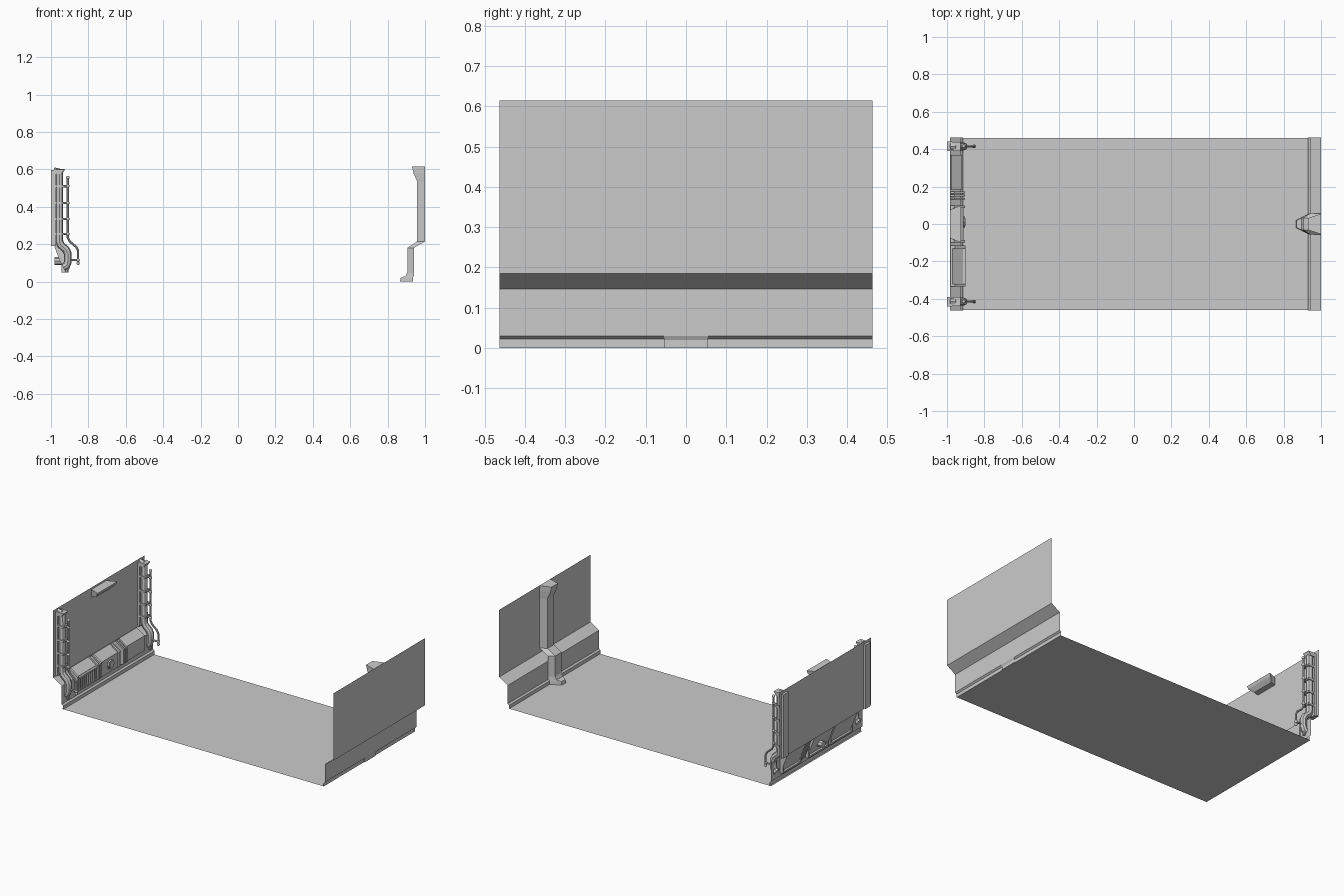
import bpy
import math
from mathutils import Vector

cube = bpy.data.objects.get("Cube")
if cube:
    bpy.data.objects.remove(cube, do_unlink=True)

grey = bpy.data.materials.new("plain_grey")
grey.use_nodes = True
grey.diffuse_color = (0.6, 0.6, 0.6, 1)
grey.node_tree.nodes["Principled BSDF"].inputs["Base Color"].default_value = (0.6, 0.6, 0.6, 1)


def make(name, verts, faces):
    mesh = bpy.data.meshes.new(name)
    mesh.from_pydata(verts, [], faces)
    mesh.materials.append(grey)
    obj = bpy.data.objects.new(name, mesh)
    bpy.context.collection.objects.link(obj)
    return obj


def sheet(name, profile, half):
    """Sweep an open xz profile along y without thickness."""
    n = len(profile)
    verts = [(x, y, z) for y in (-half, half) for x, z in profile]
    return make(name, verts, [(i, i + 1, n + i + 1, n + i) for i in range(n - 1)])


def prism(name, profile, y0, y1):
    """Sweep a closed xz profile along y with end caps."""
    n = len(profile)
    verts = [(x, y, z) for y in (y0, y1) for x, z in profile]
    faces = [(i, (i + 1) % n, n + (i + 1) % n, n + i) for i in range(n)]
    faces += [tuple(reversed(range(n))), tuple(range(n, 2 * n))]
    return make(name, verts, faces)


def box(name, x0, x1, y0, y1, z0, z1):
    return prism(name, [(x0, z0), (x1, z0), (x1, z1), (x0, z1)], y0, y1)


def finish(obj, name):
    obj.name = name
    obj.data.materials.clear()
    obj.data.materials.append(grey)
    bpy.ops.object.shade_smooth_by_angle(angle=math.radians(40))
    return obj


def tube(name, points, y, radius):
    """Round pipe through xz points at one y."""
    curve = bpy.data.curves.new(name, "CURVE")
    curve.dimensions = "3D"
    curve.bevel_depth = radius
    curve.bevel_resolution = 2
    curve.use_fill_caps = True
    spline = curve.splines.new("POLY")
    spline.points.add(len(points) - 1)
    for p, (x, z) in zip(spline.points, points):
        p.co = (x, y, z, 1)
    obj = bpy.data.objects.new(name, curve)
    bpy.context.collection.objects.link(obj)
    bpy.ops.object.select_all(action="DESELECT")
    obj.select_set(True)
    bpy.context.view_layer.objects.active = obj
    bpy.ops.object.convert(target="MESH")
    return finish(bpy.context.object, name)


def ball(name, x, y, z, radius):
    bpy.ops.mesh.primitive_uv_sphere_add(segments=10, ring_count=6, radius=radius, location=(x, y, z))
    return finish(bpy.context.object, name)


# Floor and the two stepped walls
sheet("floor", [(-0.925, 0), (0.93, 0)], 0.46)
wall = [(1.0, 0.615), (1.0, 0.185), (0.94, 0.147), (0.94, 0.03), (0.93, 0.022), (0.93, 0)]
sheet("left_wall", wall, 0.463)
sheet("right_wall", [(0.015 - x, z) for x, z in wall], 0.463)

# Tapered rib on the left wall: inner edge, outer edge and height at each level
rib = [(0.93, 1.0, 0.615), (0.938, 1.0, 0.58), (0.958, 1.0, 0.535), (0.958, 1.0, 0.215),
       (0.905, 0.94, 0.18), (0.905, 0.94, 0.05), (0.895, 0.94, 0.03), (0.87, 0.935, 0.02), (0.865, 0.935, 0)]
verts = []
for inner, outer, z in rib:
    tip = 0.02 if inner < 0.88 else 0.032
    verts += [(outer, -0.055, z), (inner, -tip, z), (inner, tip, z), (outer, 0.055, z)]
faces = [(4 * i + k, 4 * i + (k + 1) % 4, 4 * i + 4 + (k + 1) % 4, 4 * i + 4 + k)
         for i in range(len(rib) - 1) for k in range(4)]
faces += [(0, 1, 2, 3), tuple(len(verts) - 1 - k for k in range(4))]
make("wall_rib", verts, faces)


# Casings that follow the lower step of the right wall
def casing(name, y0, y1, depth, low=0.055):
    d = depth
    prism(name, [(-0.982, 0.187), (-0.982 + d, 0.187 + d * 0.6), (-0.926 + d, 0.152 + d * 0.3),
                 (-0.926 + d, low + d * 0.5), (-0.93, low)], y0, y1)


casing("grille_casing", -0.335, -0.115, 0.012)
casing("centre_casing", -0.1, 0.1, 0.014)
casing("plain_casing", 0.185, 0.37, 0.006)
for y in (-0.335, -0.13):
    casing("grille_end", y, y + 0.015, 0.024)
for i in range(9):
    y = -0.31 + i * 0.02
    box("grille_slat", -0.92, -0.903, y, y + 0.009, 0.075, 0.145)
for z in (0.068, 0.145):
    box("grille_rail", -0.92, -0.9, -0.335, -0.115, z, z + 0.008)
for y in (0.13, 0.147, 0.164):
    casing("band", y, y + 0.01, 0.022)
for y in (-0.1, 0.085):
    casing("centre_rim", y, y + 0.015, 0.022)

# Round port through the wall
tube("port_pipe", [(-0.982, 0.11), (-0.9, 0.11)], 0.01, 0.021)
tube("port_collar", [(-0.92, 0.11), (-0.903, 0.11)], 0.01, 0.03)

# Frames on the outer face of the lower step
for y0, y1 in ((-0.34, -0.11), (-0.09, 0.11), (0.18, 0.37)):
    for y in (y0, y1 - 0.012):
        box("frame_post", -0.945, -0.925, y, y + 0.012, 0.05, 0.148)
    for z in (0.05, 0.138):
        box("frame_bar", -0.945, -0.925, y0, y1, z, z + 0.01)

# Lamp hood high on the right wall
hood = prism("lamp_hood", [(-0.985, 0.555), (-0.955, 0.56), (-0.932, 0.585), (-0.925, 0.602), (-0.985, 0.602)],
             -0.1, 0.1)
for v in hood.data.vertices:
    if v.co.x < -0.95:
        v.co.y *= 0.75

# Pipe stacks with hand rails at both ends of the right wall
fat = [(-0.985, 0.59), (-0.965, 0.587), (-0.955, 0.572), (-0.955, 0.215), (-0.948, 0.196), (-0.92, 0.172),
       (-0.91, 0.15), (-0.91, 0.105), (-0.917, 0.086), (-0.935, 0.077)]
rail = [(-0.91, 0.555), (-0.91, 0.235), (-0.9, 0.215), (-0.865, 0.185), (-0.855, 0.165), (-0.855, 0.1)]
for y in (-0.415, 0.415):
    tube("fat_pipe", fat, y, 0.021)
    box("pipe_backing", -1.0, -0.972, y - 0.025, y + 0.025, 0.19, 0.597)
    prism("pipe_cap", [(-0.985, 0.575), (-0.945, 0.575), (-0.928, 0.6), (-0.985, 0.6)], y - 0.024, y + 0.024)
    tube("hand_rail", rail, y, 0.006)
    for z in (0.51, 0.42, 0.335, 0.255):
        tube("rail_bracket", [(-0.999, z), (-0.91, z)], y, 0.006)
        ball("rail_joint", -0.91, y, z, 0.01)
        box("pipe_clamp", -0.98, -0.93, y - 0.024, y + 0.024, z - 0.006, z + 0.006)
    tube("lower_bracket", [(-0.91, 0.115), (-0.855, 0.115)], y, 0.006)
    ball("lower_joint", -0.855, y, 0.115, 0.01)
    ball("rail_top", -0.91, y, 0.556, 0.01)
    ball("rail_foot", -0.855, y, 0.098, 0.009)
    tube("foot_drop", [(-0.915, 0.085), (-0.915, 0.05)], y, 0.009)
